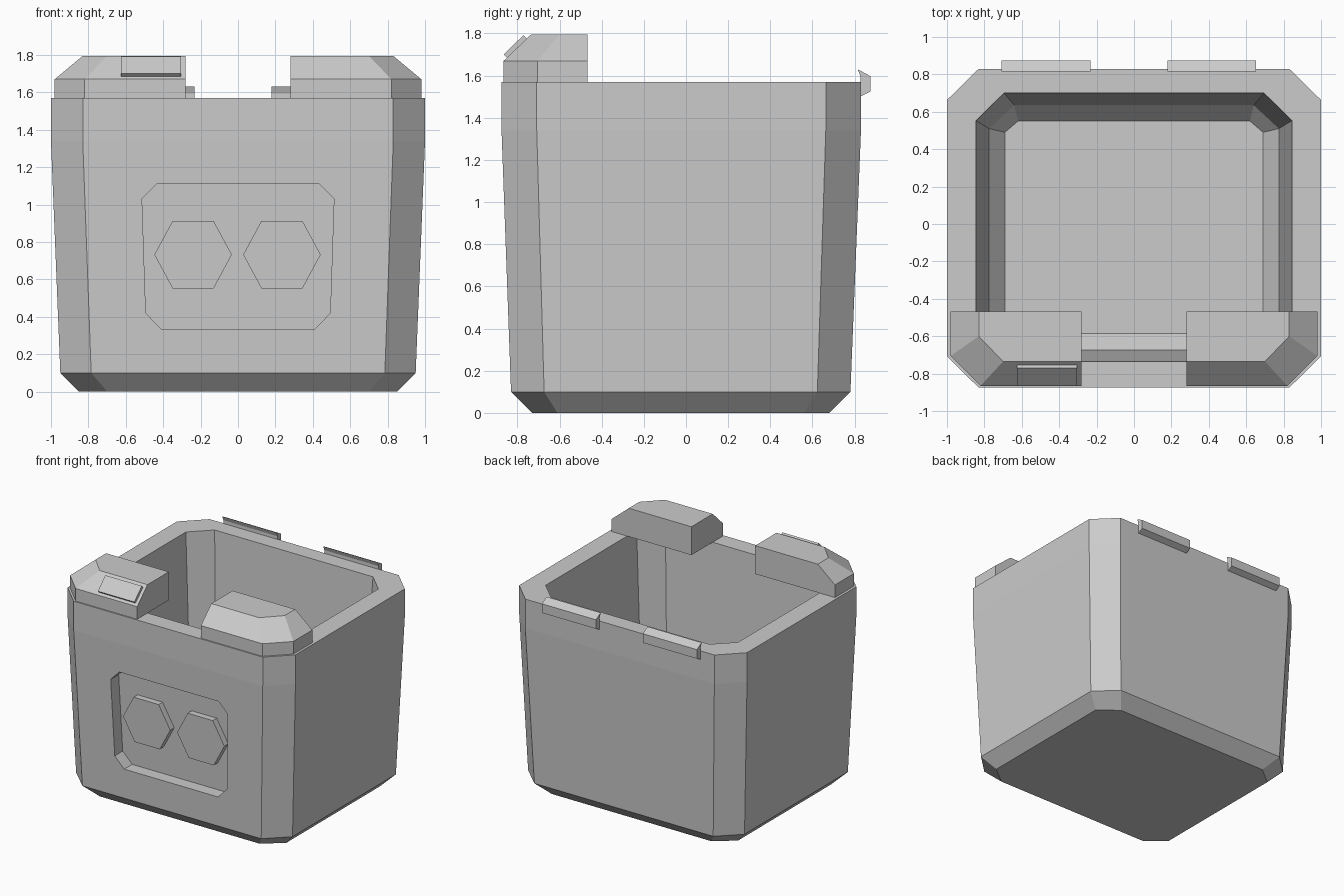
import bpy
import bmesh
from mathutils import Vector

if "Cube" in bpy.data.objects:
    bpy.data.objects.remove(bpy.data.objects["Cube"], do_unlink=True)

grey = bpy.data.materials.new("plain_grey")
grey.use_nodes = True
grey.diffuse_color = (0.6, 0.6, 0.6, 1)
grey.node_tree.nodes["Principled BSDF"].inputs["Base Color"].default_value = (0.6, 0.6, 0.6, 1)


def loft(name, rings):
    """Join equal-length point rings with quads and cap both ends."""
    bm = bmesh.new()
    loops = [[bm.verts.new(p) for p in ring] for ring in rings]
    for a, b in zip(loops, loops[1:]):
        for i in range(len(a)):
            j = (i + 1) % len(a)
            bm.faces.new((a[i], a[j], b[j], b[i]))
    bm.faces.new(loops[0][::-1])
    bm.faces.new(loops[-1])
    bmesh.ops.recalc_face_normals(bm, faces=bm.faces)
    mesh = bpy.data.meshes.new(name)
    bm.to_mesh(mesh)
    bm.free()
    mesh.materials.append(grey)
    obj = bpy.data.objects.new(name, mesh)
    bpy.context.collection.objects.link(obj)
    return obj


def octagon(z, x, front, back, cut_x, cut_y):
    """Rectangle with cut corners, at height z."""
    a, f, b = x - cut_x, front + cut_y, back - cut_y
    return [(-a, front, z), (a, front, z), (x, f, z), (x, b, z),
            (a, back, z), (-a, back, z), (-x, b, z), (-x, f, z)]


def on_front(outline, depth):
    """Place an (x, z) outline on the sloping front wall, sunk by depth."""
    return [(x, -0.83 - 0.0363 * (z - 0.1) + depth, z) for x, z in outline]


# Hollow tub: outside from the base to the rim, then inside down to the floor
body = loft("tub_body", [
    octagon(0, 0.85, -0.73, 0.68, 0.15, 0.12),
    octagon(0.1, 0.95, -0.83, 0.78, 0.165, 0.157),
    octagon(1.34, 1.0, -0.875, 0.83, 0.17, 0.167),
    octagon(1.57, 1.0, -0.875, 0.83, 0.17, 0.167),
    octagon(1.57, 0.845, -0.735, 0.70, 0.15, 0.147),
    octagon(0.25, 0.775, -0.675, 0.635, 0.135, 0.125),
    octagon(0.15, 0.69, -0.585, 0.55, 0.07, 0.06),
])

# Sunken panel in the front wall
half = [(0.412, 0.335), (0.493, 0.42), (0.513, 1.03), (0.435, 1.11)]
panel = half + [(-x, z) for x, z in reversed(half)]
cutter = loft("panel_cutter", [on_front(panel, -0.1), on_front(panel, 0.1)])
cutter.hide_render = True
cut = body.modifiers.new("panel_recess", "BOOLEAN")
cut.operation = "DIFFERENCE"
cut.solver = "EXACT"
cut.object = cutter
bpy.context.view_layer.objects.active = body
bpy.ops.object.modifier_apply(modifier=cut.name)
bpy.data.objects.remove(cutter, do_unlink=True)

# Two raised hexagons inside the panel
hexagon = [(-0.207, 0), (-0.11, -0.18), (0.11, -0.18),
           (0.207, 0), (0.11, 0.18), (-0.11, 0.18)]
for name, cx in (("right_hexagon", -0.24), ("left_hexagon", 0.235)):
    outline = [(cx + x, 0.732 + z) for x, z in hexagon]
    loft(name, [on_front(outline, 0.05), on_front(outline, 0.105)])

# Bevelled corner blocks on the front of the rim
low = [(0.28, -0.865), (0.82, -0.865), (0.98, -0.705), (0.98, -0.468), (0.28, -0.468)]
high = [(0.28, -0.735), (0.70, -0.735), (0.83, -0.60), (0.83, -0.468), (0.28, -0.468)]
for name, s in (("right_corner_block", -1), ("left_corner_block", 1)):
    loft(name, [[(s * x, y, z) for x, y in pts]
                for pts, z in ((low, 1.57), (low, 1.67), (high, 1.795))])

# Small plate on the sloping face of the right block
base = [Vector(p) for p in ((-0.625, -0.849, 1.685), (-0.305, -0.849, 1.685),
                            (-0.305, -0.755, 1.776), (-0.625, -0.755, 1.776))]
rise = Vector((0, -0.016, 0.0155))
loft("block_plate", [[p - rise * 0.2 for p in base], [p + rise for p in base]])

# Two hooked clips on the back of the rim
clip = [(0.825, 1.50), (0.875, 1.525), (0.875, 1.597), (0.815, 1.63), (0.828, 1.595)]
for name, x0 in (("right_back_clip", -0.708), ("left_back_clip", 0.178)):
    loft(name, [[(x, y, z) for y, z in clip] for x in (x0, x0 + 0.475)])
